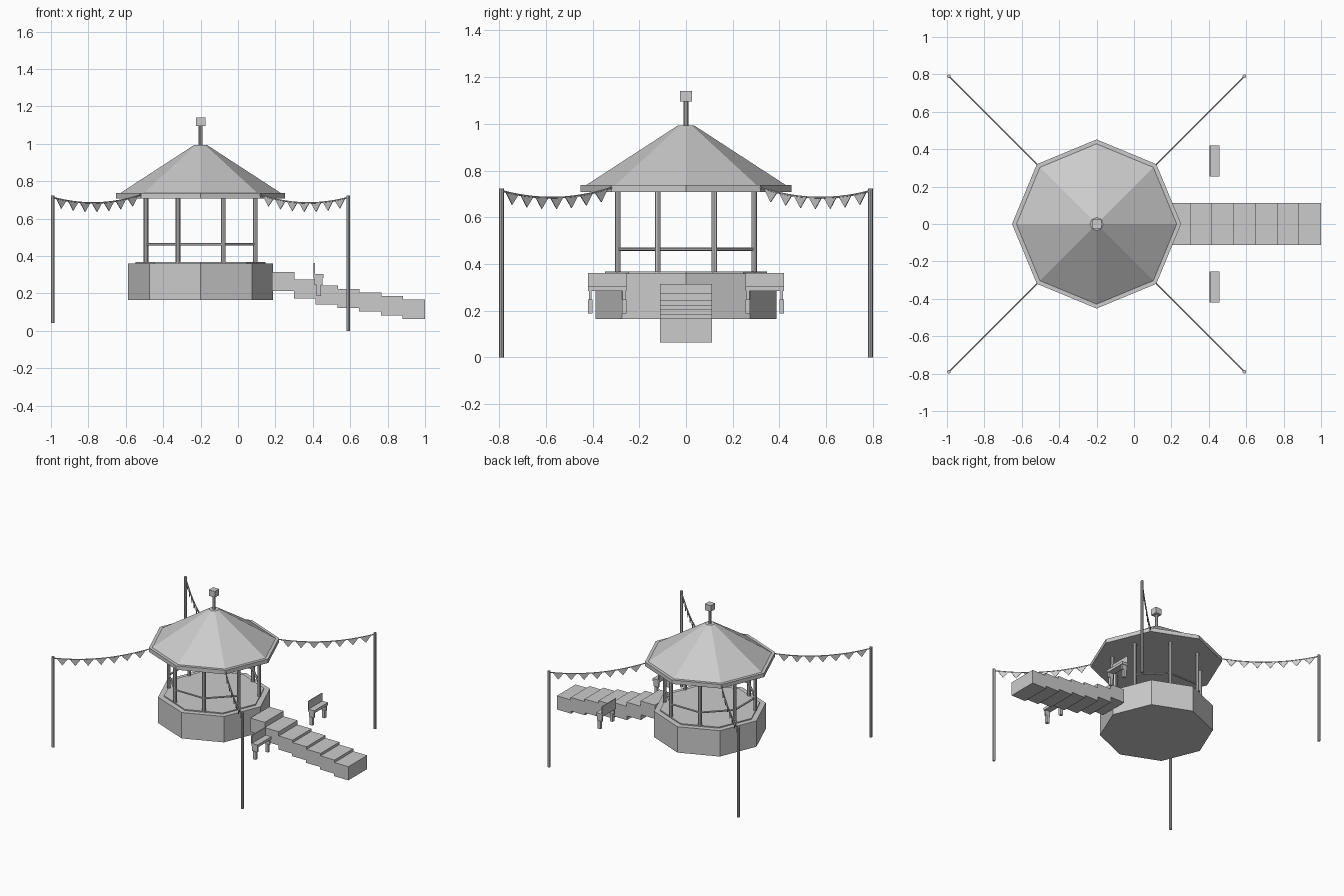
import bpy, bmesh, math
from mathutils import Vector

if "Cube" in bpy.data.objects:
    bpy.data.objects.remove(bpy.data.objects["Cube"])

CX = -0.2  # pavilion centre
grey = bpy.data.materials.new("light grey")
grey.diffuse_color = (0.6, 0.6, 0.6, 1)
grey.use_nodes = True
grey.node_tree.nodes["Principled BSDF"].inputs["Base Color"].default_value = grey.diffuse_color


def finish(name, bm):
    bmesh.ops.recalc_face_normals(bm, faces=bm.faces)
    me = bpy.data.meshes.new(name)
    bm.to_mesh(me)
    bm.free()
    ob = bpy.data.objects.new(name, me)
    bpy.context.collection.objects.link(ob)
    me.materials.append(grey)
    return ob


def box(name, x0, x1, y0, y1, z0, z1):
    bm = bmesh.new()
    vs = bmesh.ops.create_cube(bm, size=1)["verts"]
    for v in vs:
        v.co = Vector(((x0 + x1) / 2 + v.co.x * (x1 - x0),
                       (y0 + y1) / 2 + v.co.y * (y1 - y0),
                       (z0 + z1) / 2 + v.co.z * (z1 - z0)))
    return finish(name, bm)


def lathe(name, profile, sides=8):
    """Closed faceted solid through (radius, z) rings around the pavilion axis."""
    bm = bmesh.new()
    rings = [[bm.verts.new((CX + r * math.cos(2 * math.pi * i / sides),
                            r * math.sin(2 * math.pi * i / sides), z))
              for i in range(sides)] for r, z in profile]
    for a, b in zip(rings, rings[1:]):
        for i in range(sides):
            j = (i + 1) % sides
            bm.faces.new((a[i], a[j], b[j], b[i]))
    bm.faces.new(rings[0])
    bm.faces.new(rings[-1])
    return finish(name, bm)


def rod(name, points, r, sides=8):
    """Round bar following a list of points."""
    bm = bmesh.new()
    for a, b in zip(points, points[1:]):
        a, b = Vector(a), Vector(b)
        d = b - a
        vs = bmesh.ops.create_cone(bm, cap_ends=True, segments=sides, radius1=r,
                                   radius2=r, depth=d.length)["verts"]
        q = d.to_track_quat('Z', 'Y')
        for v in vs:
            v.co = q @ v.co + (a + b) / 2
    return finish(name, bm)


# Platform, floor, roof and finial
lathe("platform", [(0.388, 0.165), (0.388, 0.36)])
lathe("floor", [(0.347, 0.355), (0.347, 0.368)])
lathe("roof_eave", [(0.452, 0.707), (0.452, 0.737)])
lathe("roof", [(0.43, 0.736), (0.035, 0.993)])
rod("finial_post", [(CX, 0, 0.98), (CX, 0, 1.1)], 0.01)
box("finial_block", CX - 0.025, CX + 0.025, -0.025, 0.025, 1.095, 1.141)

# Posts and the rails between them, open towards the steps
ring = [(CX + 0.316 * math.cos(math.radians(22.5 + 45 * k)),
         0.316 * math.sin(math.radians(22.5 + 45 * k))) for k in range(8)]
for x, y in ring:
    rod("post", [(x, y, 0.366), (x, y, 0.71)], 0.0125)
rod("railing", [(x, y, 0.463) for x, y in ring], 0.007, 6)

# Steps
tops = [0.315, 0.275, 0.243, 0.224, 0.205, 0.186, 0.167]
for i, top in enumerate(tops):
    x1 = 0.302 + 0.1163 * i
    box("step", x1 - 0.12, x1, -0.112, 0.112, top - 0.103, top)

# Corner poles with sagging bunting
FLAGS = 7
for sx in (-1, 1):
    for sy in (-1, 1):
        px, py = CX + sx * 0.79, sy * 0.79
        rod("bunting_pole", [(px, py, 0.043 if sx < 0 else 0), (px, py, 0.724)], 0.01)
        start = Vector((CX + sx * 0.318, sy * 0.318, 0.727))
        end = Vector((px, py, 0.713))

        def along(t):
            p = start.lerp(end, t)
            p.z -= 0.036 * 4 * t * (1 - t)
            return p

        rod("bunting_string", [along(i / 14) for i in range(15)], 0.004, 6)
        # thin triangular flags
        bm = bmesh.new()
        side = Vector((-sx * sy, 1, 0)).normalized() * 0.002
        for i in range(FLAGS):
            t = 0.095 + 0.135 * i
            tip = along(t) - Vector((0, 0, 0.049))
            tri = [along(t - 0.058), along(t + 0.058), tip]
            f = [bm.verts.new(p + side) for p in tri]
            b = [bm.verts.new(p - side) for p in tri]
            bm.faces.new(f)
            bm.faces.new(b[::-1])
            for j in range(3):
                k = (j + 1) % 3
                bm.faces.new((f[j], b[j], b[k], f[k]))
        finish("bunting_flags", bm)

# Two benches beside the steps
for s in (-1, 1):
    y0, y1 = sorted((s * 0.255, s * 0.42))
    box("bench_seat", 0.405, 0.457, y0, y1, 0.283, 0.303)
    box("bench_back", 0.404, 0.411, y0, y1, 0.30, 0.362)
    for y in (y0 + 0.01, y1 - 0.01):
        box("bench_bracket", 0.41, 0.453, y - 0.006, y + 0.006, 0.245, 0.29)
        box("bench_leg", 0.42, 0.443, y - 0.01, y + 0.01, 0.187, 0.247)
